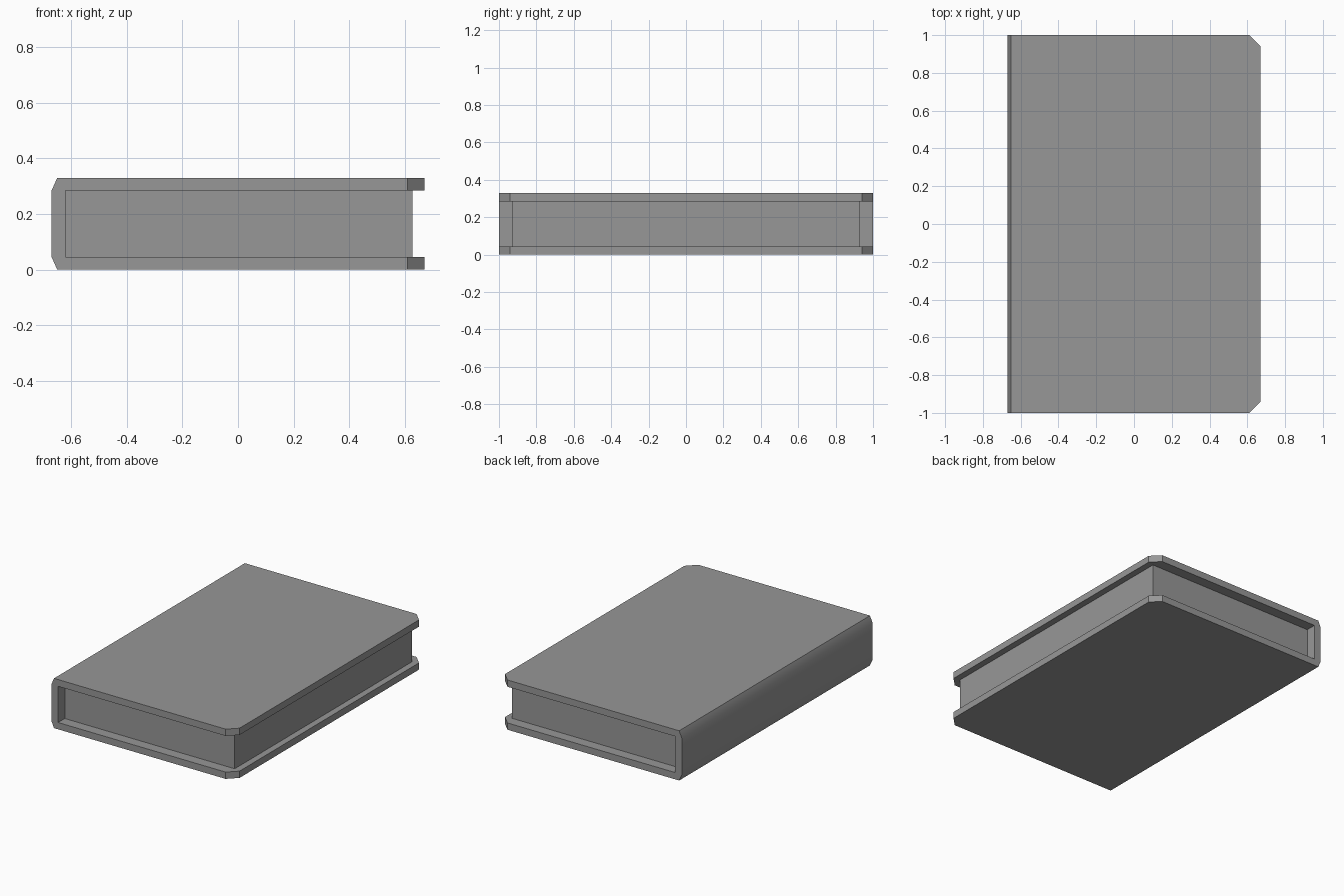
import bpy
import bmesh

old = bpy.data.objects.get("Cube")
if old:
    bpy.data.objects.remove(old, do_unlink=True)

# Single flat grey
grey = bpy.data.materials.new("book_grey")
grey.use_nodes = True
colour = (0.31, 0.31, 0.31, 1)
grey.diffuse_color = colour
grey.node_tree.nodes["Principled BSDF"].inputs["Base Color"].default_value = colour

HALF_X, HALF_Y, HEIGHT, BOARD = 0.67, 1.0, 0.33, 0.045
SPINE_INNER = -0.62


def extrude_profile(name, profile, half_y, corner=0):
    """Extrude an x-z outline along y, optionally clipping the fore-edge corners."""
    bm = bmesh.new()
    face = bm.faces.new([bm.verts.new((x, -half_y, z)) for x, z in profile])
    out = bmesh.ops.extrude_face_region(bm, geom=[face])
    moved = [v for v in out["geom"] if isinstance(v, bmesh.types.BMVert)]
    bmesh.ops.translate(bm, vec=(0, 2 * half_y, 0), verts=moved)
    if corner:
        tips = [e for e in bm.edges
                if all(v.co.x > HALF_X - 0.001 for v in e.verts)
                and abs(e.verts[0].co.y - e.verts[1].co.y) < 0.001]
        bmesh.ops.bevel(bm, geom=tips, offset=corner, segments=1,
                        affect='EDGES', clamp_overlap=False)
    bmesh.ops.recalc_face_normals(bm, faces=bm.faces)
    mesh = bpy.data.meshes.new(name)
    bm.to_mesh(mesh)
    bm.free()
    mesh.materials.append(grey)
    obj = bpy.data.objects.new(name, mesh)
    bpy.context.collection.objects.link(obj)
    return obj


# Wraparound cover: lower half of the outline, mirrored for the upper half
lower = [(-HALF_X, BOARD), (-0.65, 0), (HALF_X, 0),
         (HALF_X, BOARD), (SPINE_INNER, BOARD)]
upper = [(x, HEIGHT - z) for x, z in reversed(lower)]
cover = extrude_profile("cover", lower + upper, HALF_Y, corner=0.06)

# Page block, set back from the cover edges
pages = extrude_profile("page_block", [
    (SPINE_INNER, BOARD), (0.627, BOARD),
    (0.627, HEIGHT - BOARD), (SPINE_INNER, HEIGHT - BOARD)], 0.93)

# Soft spine shading, with the other edges kept sharp
bpy.ops.object.select_all(action='DESELECT')
cover.select_set(True)
bpy.context.view_layer.objects.active = cover
bpy.ops.object.shade_smooth_by_angle(angle=0.6)
